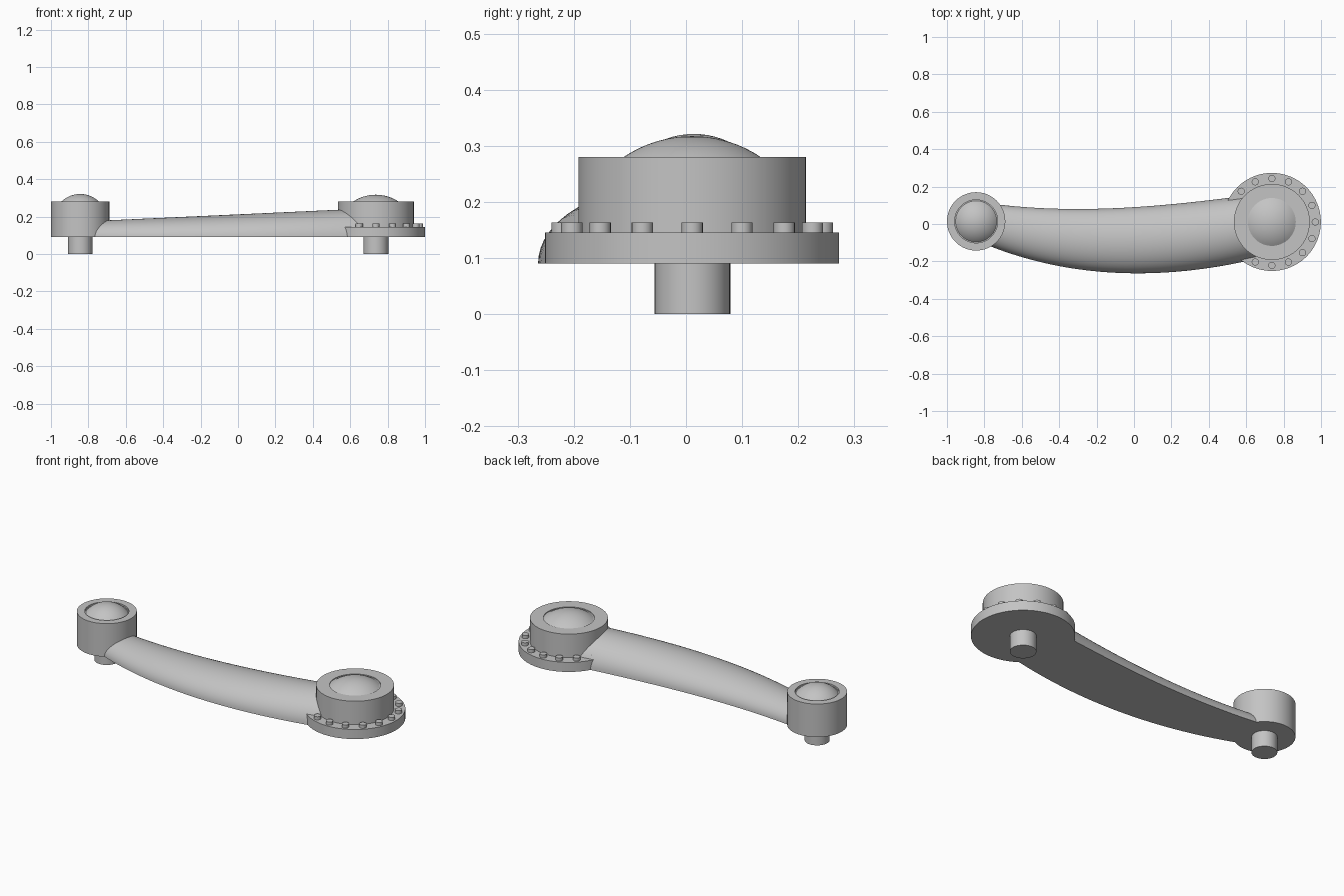
import bpy, bmesh, math
from mathutils import Vector

if "Cube" in bpy.data.objects:
    bpy.data.objects.remove(bpy.data.objects["Cube"], do_unlink=True)

BASE = 0.09      # underside of the arm and hubs
HUB_TOP = 0.28

metal = bpy.data.materials.new("grey metal")
metal.use_nodes = True
metal.diffuse_color = (0.55, 0.55, 0.55, 1)
metal.node_tree.nodes["Principled BSDF"].inputs["Base Color"].default_value = (0.55, 0.55, 0.55, 1)


def finish(name, bm, location=(0, 0, 0)):
    bmesh.ops.recalc_face_normals(bm, faces=bm.faces[:])
    mesh = bpy.data.meshes.new(name)
    bm.to_mesh(mesh)
    bm.free()
    mesh.materials.append(metal)
    obj = bpy.data.objects.new(name, mesh)
    obj.location = location
    bpy.context.collection.objects.link(obj)
    bpy.ops.object.select_all(action='DESELECT')
    obj.select_set(True)
    bpy.context.view_layer.objects.active = obj
    bpy.ops.object.shade_smooth_by_angle(angle=math.radians(30))
    return obj


def lathe(name, profile, centre, steps=64):
    """Spin a radius/height profile around the vertical axis at centre."""
    bm = bmesh.new()
    verts = [bm.verts.new((r, 0, z)) for r, z in profile]
    edges = [bm.edges.new(pair) for pair in zip(verts, verts[1:])]
    bmesh.ops.spin(bm, geom=verts + edges, cent=(0, 0, 0), axis=(0, 0, 1),
                   angle=math.tau, steps=steps, use_merge=True)
    bmesh.ops.remove_doubles(bm, verts=bm.verts[:], dist=1e-5)
    return finish(name, bm, (*centre, 0))


def drum(name, radius, bottom, top, centre, steps=64):
    return lathe(name, [(0, bottom), (radius, bottom), (radius, top), (0, top)], centre, steps)


def hub(name, centre, radius, recess, dome_radius, apex):
    """Round housing with a recessed groove around a domed cap."""
    rise = apex - HUB_TOP
    ball = (dome_radius ** 2 + rise ** 2) / (2 * rise)
    low = math.asin((recess - 0.005) / ball)
    floor = apex - ball + ball * math.cos(low)
    cap = [(ball * math.sin(low * (1 - i / 10)),
            apex - ball + ball * math.cos(low * (1 - i / 10))) for i in range(11)]
    cap[-1] = (0, apex)
    lathe(name, [(0, BASE), (radius, BASE), (radius, HUB_TOP),
                 (recess, HUB_TOP), (recess, floor)] + cap, centre)


# Hubs with their domed caps and pegs
small = (-0.844, 0.014)
large = (0.737, 0.011)
hub("small_hub", small, 0.156, 0.115, 0.101, 0.321)
hub("large_hub", large, 0.203, 0.133, 0.122, 0.317)
drum("small_peg", 0.065, 0, BASE + 0.01, small, 48)
drum("large_peg", 0.067, 0, BASE + 0.01, large, 48)

# Flange with a ring of bolts
drum("flange", 0.262, BASE, 0.145, large, 96)
for i in range(16):
    a = math.tau * i / 16
    drum(f"flange_bolt_{i + 1}", 0.019, 0.14, 0.163,
         (large[0] + 0.232 * math.cos(a), large[1] + 0.232 * math.sin(a)), 20)

# Bowed arm: half-ellipse sections swept along a curve, flat underneath
bm = bmesh.new()
STATIONS, SIDES = 40, 28
rings = []
for i in range(STATIONS + 1):
    x = -0.82 + 1.54 * i / STATIONS
    u = x + 0.08
    mid = Vector((x, -0.088 + 0.163 * u ** 2 - 0.03 * u ** 3, BASE))
    slope = 0.326 * u - 0.09 * u ** 2
    across = Vector((-slope, 1, 0)).normalized()
    half_width = 0.181 - 0.068 * (x - 0.25) ** 2
    height = 0.122 + 0.046 * x
    ring = []
    for k in range(SIDES + 1):
        a = math.pi * k / SIDES
        offset = across * half_width * math.cos(a)
        ring.append(bm.verts.new(mid + offset + Vector((0, 0, height * math.sin(a)))))
    rings.append(ring)
for near, far in zip(rings, rings[1:]):
    for k in range(SIDES + 1):
        n = (k + 1) % (SIDES + 1)
        bm.faces.new((near[k], near[n], far[n], far[k]))
bm.faces.new(rings[0])
bm.faces.new(rings[-1])
finish("arm", bm)
